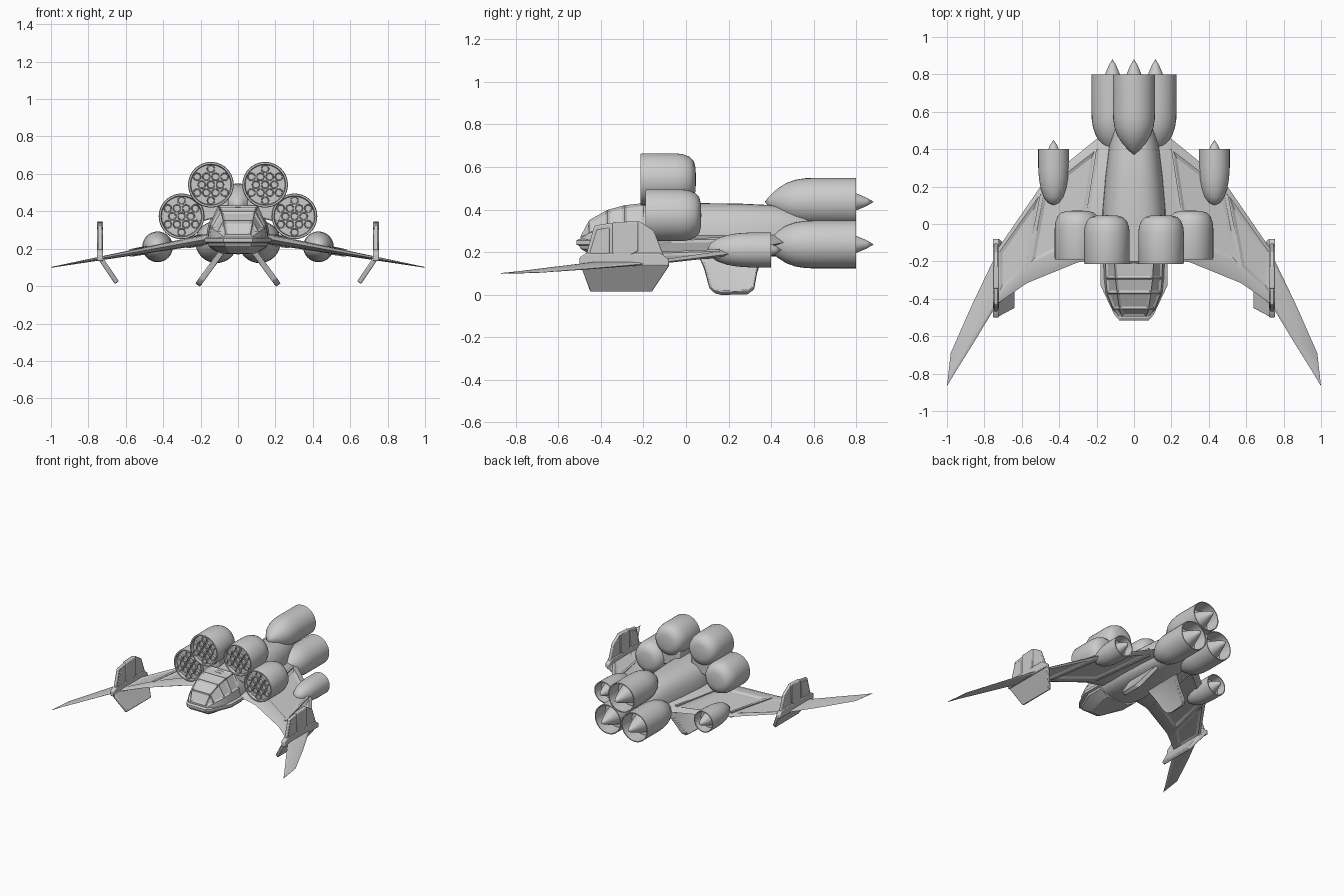
import bpy, bmesh
from math import sin, cos, pi, copysign
from mathutils import Vector

if "Cube" in bpy.data.objects:
    bpy.data.objects.remove(bpy.data.objects["Cube"])


def finish(name, bm, mirror=False, bevel=0, angle=35):
    bmesh.ops.remove_doubles(bm, verts=bm.verts, dist=1e-4)
    bmesh.ops.recalc_face_normals(bm, faces=bm.faces)
    me = bpy.data.meshes.new(name)
    bm.to_mesh(me)
    bm.free()
    ob = bpy.data.objects.new(name, me)
    bpy.context.collection.objects.link(ob)
    bpy.ops.object.select_all(action='DESELECT')
    ob.select_set(True)
    bpy.context.view_layer.objects.active = ob
    bpy.ops.object.shade_smooth_by_angle(angle=angle * pi / 180)
    if bevel:
        m = ob.modifiers.new("bevel", 'BEVEL')
        m.width, m.segments = bevel, 2
    if mirror:
        m = ob.modifiers.new("mirror", 'MIRROR')
        m.use_mirror_merge = False
    return ob


def loft(bm, rings, caps=True):
    """Skin equal-length rings; returns a list of face rows."""
    vs = [[bm.verts.new(p) for p in r] for r in rings]
    n = len(vs[0])
    rows = [[bm.faces.new((a[i], a[(i + 1) % n], b[(i + 1) % n], b[i])) for i in range(n)]
            for a, b in zip(vs, vs[1:])]
    if caps:
        bm.faces.new(vs[0])
        bm.faces.new(vs[-1])
    return rows


def lathe(bm, profile, cx, cz, n=32):
    """Revolve (radius, y) points about an axis parallel to y."""
    loft(bm, [[(cx + r * cos(2 * pi * i / n), y, cz + r * sin(2 * pi * i / n))
               for i in range(n)] for r, y in profile], caps=False)


def inset(bm, faces, width, depth):
    bmesh.ops.recalc_face_normals(bm, faces=bm.faces)
    bmesh.ops.inset_individual(bm, faces=faces, thickness=width, depth=depth, use_even_offset=True)


def plate(name, profile, root, direction, thick, bevel=.006, panel=0):
    """Flat plate: profile of (y, distance along direction) with thickness."""
    d = Vector(direction).normalized()
    nrm = Vector((d.z, 0, -d.x)) * thick / 2
    pts = [Vector(root) + d * s + Vector((0, y, 0)) for y, s in profile]
    bm = bmesh.new()
    loft(bm, [[p - nrm for p in pts], [p + nrm for p in pts]])
    if panel:
        sides = [f for f in bm.faces if len(f.verts) == len(pts) and len(pts) > 4]
        inset(bm, sides, panel, -.005)
    return finish(name, bm, True, bevel)


# fuselage: tapered rounded body
bm = bmesh.new()
rings = []
for y, w, lo, hi in ((-.24, .14, .19, .42), (-.1, .165, .17, .43), (.07, .165, .17, .43), (.25, .15, .17, .428),
                     (.42, .13, .18, .42), (.55, .10, .20, .39), (.66, .05, .25, .34)):
    ring = []
    for i in range(32):
        c, s = cos(2 * pi * i / 32), sin(2 * pi * i / 32)
        px, pz = (copysign(abs(v) ** .75, v) for v in (c, s))
        ring.append((w * px * (1 - .15 * pz), y, (lo + hi) / 2 + pz * (hi - lo) / 2))
    rings.append(ring)
loft(bm, rings)
finish("fuselage", bm)

# cockpit tub with projecting rim
bm = bmesh.new()
half = [(.17, -.18), (.17, -.33), (.10, -.485), (.075, -.515)]
plan = half + [(-x, y) for x, y in reversed(half)]
loft(bm, [[(x * s, y + d * (y < -.3), z) for x, y in plan]
          for s, d, z in ((.55, .09, .175), (.93, .02, .215), (.95, .012, .23), (1.05, 0, .235),
                          (1.05, 0, .255), (.95, .012, .262))])
finish("cockpit_tub", bm, angle=20)

# canopy: framed faceted glazing
bm = bmesh.new()
rings = []
for y, wb, wm, zm, wt, zt in ((-.495, .08, .078, .265, .065, .275), (-.455, .115, .11, .29, .078, .35),
                              (-.37, .152, .143, .31, .09, .398), (-.29, .162, .15, .32, .1, .42),
                              (-.2, .165, .152, .325, .105, .43)):
    h = [(wb, .25), (wm, zm), (wt, zt)]
    rings.append([(x, y, z) for x, z in h] + [(-x, y, z) for x, z in reversed(h)])
rows = loft(bm, rings)
inset(bm, [r[i] for r in rows for i in (1, 2, 3)], .012, -.008)
finish("canopy", bm, angle=20)

# main wings with sunken panels, sweeping forward to pointed tips
bm = bmesh.new()
stations = (((.08, -.2), (.08, .5)), ((.27, -.2), (.17, .475)), ((.30, -.205), (.20, .455)),
            ((.57, -.315), (.47, .235)), ((.60, -.335), (.50, .20)), ((.72, -.42), (.72, -.12)),
            ((.76, -.475), (.76, -.21)), ((.86, -.64), (.87, -.44)), ((.96, -.80), (.98, -.69)),
            ((.999, -.865), (1, -.87)))
rings = []
for L, T in stations:
    ring = []
    for f, k in ((0, 0), (.08, .8), (.2, 1), (.9, .8), (1, 0), (.9, -.8), (.2, -1), (.08, -.8)):
        x, y = L[0] + (T[0] - L[0]) * f, L[1] + (T[1] - L[1]) * f
        ring.append((x, y, .281 - .181 * x + k * (.033 - .031 * x)))
    rings.append(ring)
rows = loft(bm, rings)
inset(bm, [rows[r][i] for r in (2, 4) for i in (2, 5)], .016, -.009)
finish("wing", bm, True, angle=25)

# rib strips on the wing between panels
for nm, a, b in (("inner", (.285, -.19), (.185, .45)), ("outer", (.585, -.31), (.485, .20))):
    bm = bmesh.new()
    loft(bm, [[(x + dx, y, .281 - .181 * x + k * (.037 - .031 * x)) for dx, k in
               ((-.009, -1), (.009, -1), (.009, 1), (-.009, 1))]
              for x, y in [(a[0] + (b[0] - a[0]) * f, a[1] + (b[1] - a[1]) * f) for f in (.15, .92)]])
    finish("wing_rib_" + nm, bm, True)

# rocket pods: domed drums with recessed faces full of tubes
for nm, cx, cz, y0 in (("upper", .145, .542, -.215), ("lower", .302, .373, -.19)):
    R = .122
    bm = bmesh.new()
    lathe(bm, [(0, y0 + .022), (R - .016, y0 + .022), (R - .012, y0), (R - .003, y0), (R, y0 + .008),
               (R, y0 + .165), (R * .97, y0 + .2), (R * .87, y0 + .232), (R * .7, y0 + .252),
               (R * .45, y0 + .26), (0, y0 + .262)], cx, cz, 40)
    finish("rocket_pod_" + nm, bm, True)
    bm = bmesh.new()
    for j in range(-2, 3):
        for i in range(-3, 4):
            x, z = (i + .5 * (j % 2)) * .049, j * .0425
            if x * x + z * z < .09 ** 2:
                lathe(bm, [(0, y0 + .012), (.016, y0 + .012), (.018, y0 + .004), (.022, y0 + .004),
                           (.023, y0 + .03)], cx + x, cz + z, 16)
    finish("rocket_tubes_" + nm, bm, True)

# pod mounts joining the drums to the body
bm = bmesh.new()
loft(bm, [[(x, y, z) for x, z in ((.05, .38), (.22, .34), (.25, .42), (.13, .5), (.05, .48))]
          for y in (-.17, .01)])
finish("pod_mount", bm, True, .01)

# main engines: pointed nose, open nozzle and inner spike
engine = [(0, .37), (.03, .395), (.062, .43), (.088, .47), (.104, .515), (.111, .56), (.113, .61), (.113, .8),
          (.106, .8), (.1, .69), (.075, .69), (.055, .76), (.036, .81), (.02, .848), (0, .882)]
for nm, cx, cz in (("top", 0, .436), ("lower", .115, .236)):
    bm = bmesh.new()
    lathe(bm, engine, cx, cz)
    finish("engine_" + nm, bm, cx > 0)

# wing nacelles
bm = bmesh.new()
lathe(bm, [(0, .1), (.03, .113), (.053, .145), (.069, .19), (.078, .24), (.082, .3), (.082, .4), (.075, .4),
           (.07, .33), (.05, .33), (.036, .38), (.02, .42), (0, .45)], .43, .21)
finish("wing_nacelle", bm, True)

# wing fins: upright blade, armour overlays, base rail and inward canted lower blade
plate("upper_fin", [(-.48, 0), (-.43, .175), (-.35, .187), (-.22, .195), (-.15, .15), (-.1, .02), (-.1, 0)],
      (.738, 0, .15), (0, 0, 1), .022)
plate("fin_overlay_middle", [(-.345, .03), (-.345, .19), (-.225, .195), (-.225, .055), (-.27, .03)],
      (.738, 0, .15), (0, 0, 1), .034, .005)
plate("fin_overlay_front", [(-.46, .02), (-.42, .155), (-.36, .165), (-.36, .02)],
      (.738, 0, .15), (0, 0, 1), .03, .005)
plate("fin_rail", [(-.5, -.01), (-.5, .03), (-.47, .05), (-.12, .05), (-.08, .02), (-.08, -.01)],
      (.738, 0, .145), (0, 0, 1), .034)
plate("lower_fin", [(-.5, 0), (-.45, .165), (-.16, .165), (-.08, .02), (-.08, 0)],
      (.74, 0, .155), (-.095, 0, -.14), .026)

# belly fins that serve as landing legs
plate("belly_fin", [(.06, 0), (.085, .07), (.11, .185), (.135, .212), (.165, .222), (.29, .218), (.32, .19),
                    (.335, .09), (.36, 0)],
      (.085, 0, .185), (.13, 0, -.178), .034, .006, .02)
